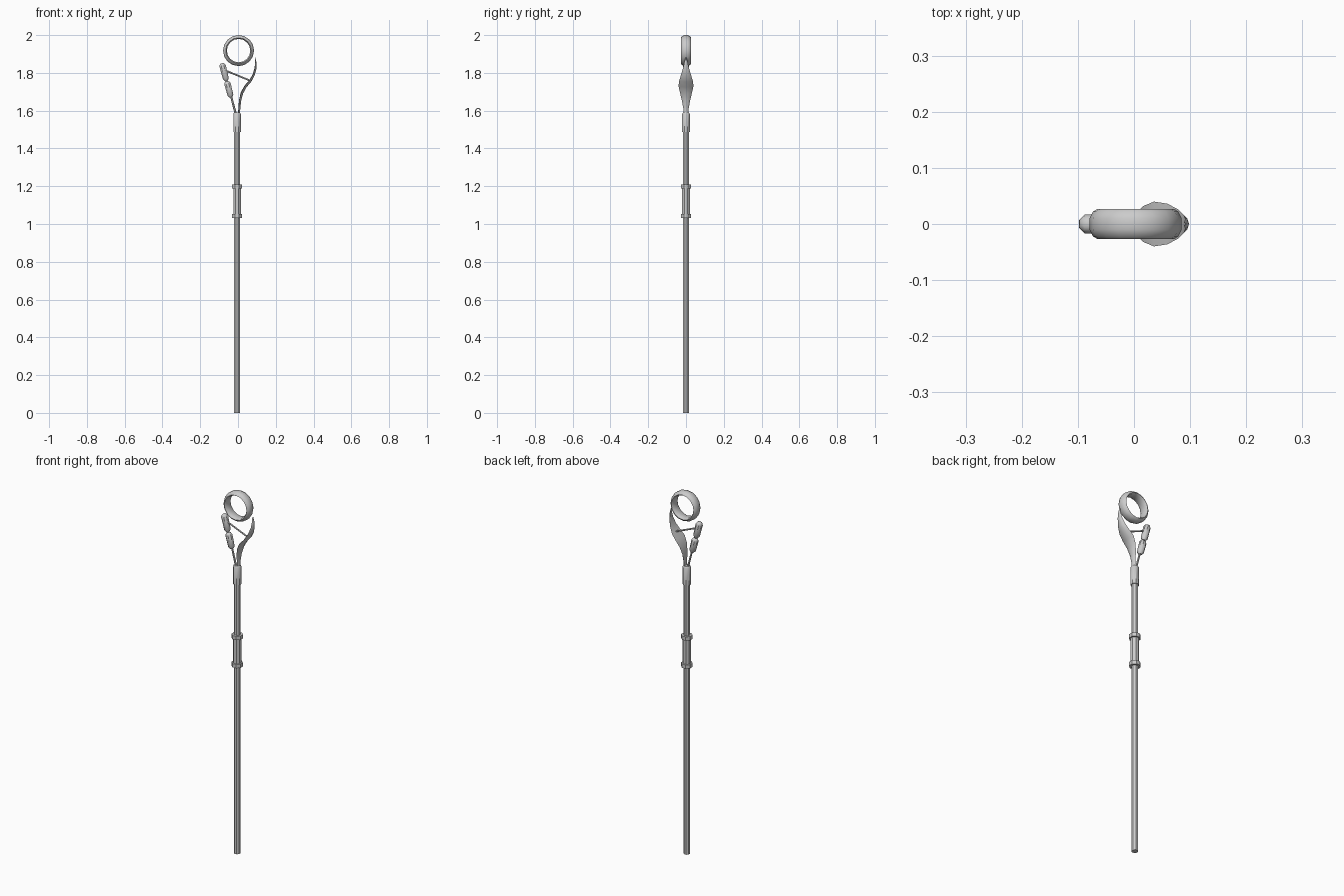
import bpy, math
from mathutils import Vector, Matrix

if "Cube" in bpy.data.objects:
    bpy.data.objects.remove(bpy.data.objects["Cube"])

CX = -0.005  # shaft axis


def finish(name, verts, faces, angle=40):
    me = bpy.data.meshes.new(name)
    me.from_pydata([tuple(v) for v in verts], [], faces)
    ob = bpy.data.objects.new(name, me)
    bpy.context.collection.objects.link(ob)
    bpy.ops.object.select_all(action='DESELECT')
    ob.select_set(True)
    bpy.context.view_layer.objects.active = ob
    bpy.ops.object.mode_set(mode='EDIT')
    bpy.ops.mesh.select_all(action='SELECT')
    bpy.ops.mesh.normals_make_consistent(inside=False)
    bpy.ops.object.mode_set(mode='OBJECT')
    bpy.ops.object.shade_smooth_by_angle(angle=math.radians(angle))
    return ob


def loft(name, rings, closed=False, angle=40):
    """Bridge equal-sized vertex rings, capping the ends unless closed."""
    n, m = len(rings[0]), len(rings)
    verts = [v for r in rings for v in r]
    faces = []
    for i in range(m if closed else m - 1):
        a, b = i * n, (i + 1) % m * n
        faces += [(a + j, a + (j + 1) % n, b + (j + 1) % n, b + j) for j in range(n)]
    if not closed:
        faces += [list(range(n)), list(range((m - 1) * n, m * n))]
    return finish(name, verts, faces, angle)


def turned(name, start, end, profile, sides):
    """Profile of (fraction along axis, radius) turned about start-end."""
    a, b = Vector(start), Vector(end)
    q = (b - a).to_track_quat('Z', 'Y')
    rings = []
    for t, r in profile:
        c = a.lerp(b, t)
        rings.append([c + q @ Vector((r * math.cos(k), r * math.sin(k), 0))
                      for k in (2 * math.pi * (i + 0.5) / sides for i in range(sides))])
    return loft(name, rings)


def upright(name, z0, z1, r, sides=8):
    return turned(name, (CX, 0, z0), (CX, 0, z1), [(0, r), (1, r)], sides)


# Pole, grip sleeve with flanges, and head socket
upright("pole", 0, 1.52, 0.0165)
upright("grip_sleeve", 1.04, 1.2, 0.0215)
for label, z in (("lower", 1.032), ("upper", 1.187)):
    upright(label + "_grip_flange", z, z + 0.021, 0.029)
turned("head_socket", (CX, 0, 1.487), (CX, 0, 1.59),
       [(0, 0.0215), (0.93, 0.0215), (1, 0.017)], 8)

# Floating ring: rounded band swept around the y axis
band = [(0.062, -0.018), (0.068, -0.027), (0.076, -0.022), (0.082, -0.010),
        (0.082, 0.010), (0.076, 0.022), (0.068, 0.027), (0.062, 0.018)]
rings = []
for i in range(16):
    a = 2 * math.pi * i / 16
    rings.append([Vector((0.003 + r * math.cos(a), y, 1.918 + r * math.sin(a)))
                  for r, y in band])
loft("floating_ring", rings, closed=True, angle=50)

# Curved leaf blade: x, z, half width, half thickness along its spine
spine = [(0.004, 1.57, 0.012, 0.007), (0.005, 1.61, 0.014, 0.007),
         (0.009, 1.655, 0.022, 0.008), (0.019, 1.695, 0.032, 0.009),
         (0.038, 1.73, 0.040, 0.009), (0.062, 1.757, 0.036, 0.009),
         (0.081, 1.79, 0.026, 0.008), (0.091, 1.825, 0.016, 0.007),
         (0.093, 1.855, 0.009, 0.005), (0.090, 1.88, 0.003, 0.002)]
rings = []
for i, (x, z, w, t) in enumerate(spine):
    p, q = spine[max(i - 1, 0)], spine[min(i + 1, len(spine) - 1)]
    d = Vector((q[0] - p[0], 0, q[1] - p[1])).normalized()
    nrm, c = Vector((d.z, 0, -d.x)), Vector((x, 0, z))
    side = Vector((0, 1, 0))
    rings.append([c + side * w * sy + nrm * t * sn for sy, sn in
                  ((-1, -0.3), (0, -0.5), (1, -0.3), (0.6, 0.6), (0, 1), (-0.6, 0.6))])
loft("leaf_blade", rings)

# Stem with two tapered pods
rod = [(0, 0.006), (1, 0.005)]
turned("pod_stem", (-0.010, 0, 1.575), (-0.043, 0, 1.70), rod, 6)
turned("pod_link", (-0.052, 0, 1.72), (-0.066, 0, 1.78), rod, 6)
pod = [(0, 0.008), (0.14, 0.017), (0.84, 0.0185), (0.95, 0.014), (1, 0.007)]
turned("lower_pod", (-0.037, 0, 1.671), (-0.059, 0, 1.755), pod, 8)
turned("upper_pod", (-0.061, 0, 1.757), (-0.085, 0, 1.851), pod, 8)

# Cross wire joining pods to blade
turned("cross_wire", (-0.072, 0, 1.815), (0.062, 0, 1.76), [(0, 0.0045), (1, 0.0045)], 6)
